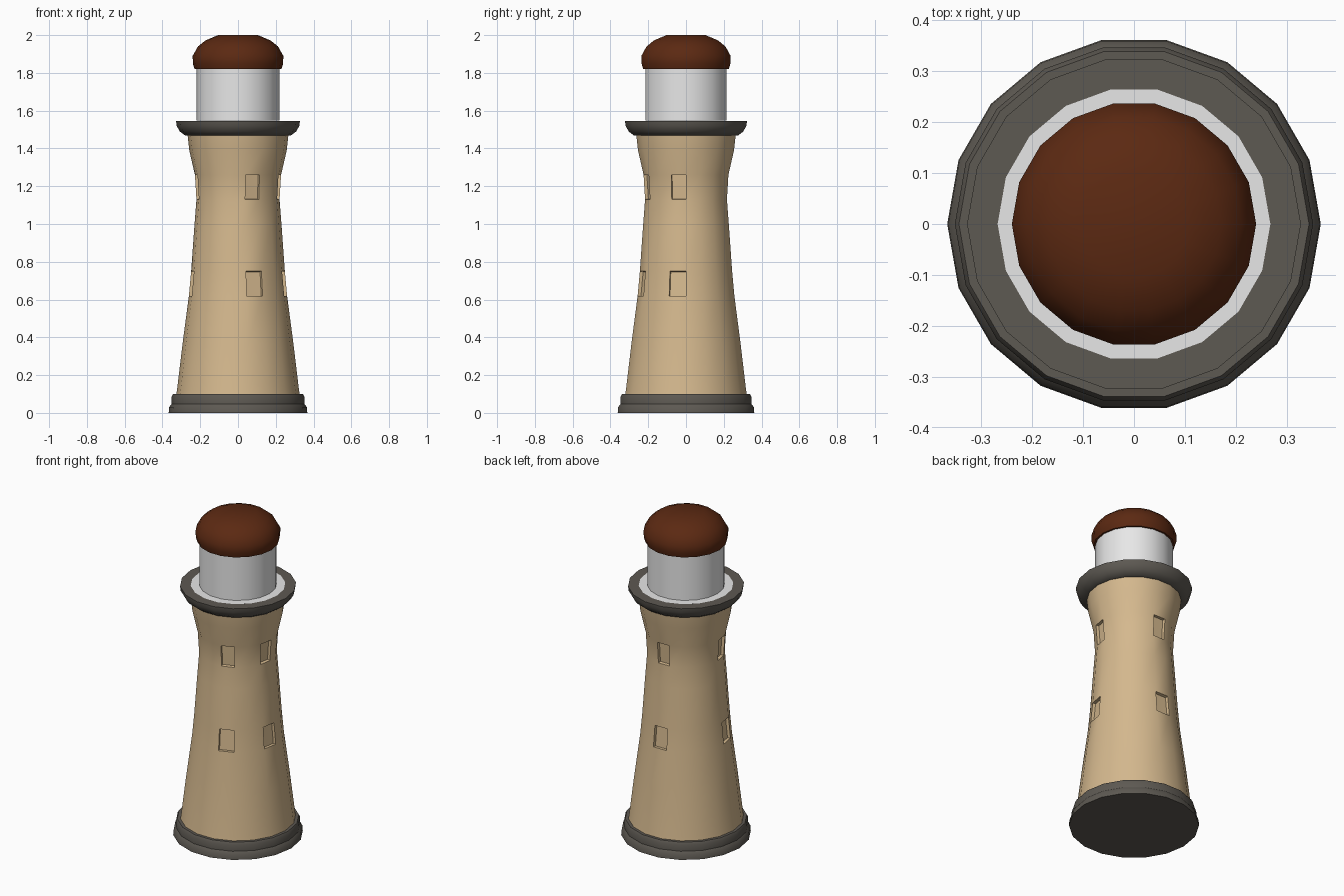
import bpy, bmesh, math

if "Cube" in bpy.data.objects:
    bpy.data.objects.remove(bpy.data.objects["Cube"])

SIDES = 18


def material(name, rgb):
    m = bpy.data.materials.new(name)
    m.diffuse_color = (*rgb, 1)
    m.use_nodes = True
    m.node_tree.nodes["Principled BSDF"].inputs["Base Color"].default_value = m.diffuse_color
    return m


tan = material("sand stone", (0.66, 0.48, 0.27))
grey = material("dark grey stone", (0.11, 0.10, 0.085))
white = material("white", (0.80, 0.80, 0.80))
brown = material("rust brown", (0.105, 0.022, 0.006))


def lathe(name, profile, mat, cap_bottom=False, cap_top=False, edit=None):
    """Revolve (radius, z) points from bottom to top into an 18-sided part."""
    bm = bmesh.new()
    rings = []
    for r, z in profile:
        rings.append([bm.verts.new((r * math.cos(2 * math.pi * i / SIDES),
                                    r * math.sin(2 * math.pi * i / SIDES), z))
                      for i in range(SIDES)])
    for a, b in zip(rings, rings[1:]):
        for i in range(SIDES):
            j = (i + 1) % SIDES
            bm.faces.new((a[i], a[j], b[j], b[i]))
    if cap_bottom:
        bm.faces.new(rings[0][::-1])
    if cap_top:
        bm.faces.new(rings[-1])
    bm.normal_update()
    if edit:
        edit(bm)
    me = bpy.data.meshes.new(name)
    bm.to_mesh(me)
    bm.free()
    me.materials.append(mat)
    ob = bpy.data.objects.new(name, me)
    bpy.context.collection.objects.link(ob)
    bpy.ops.object.select_all(action='DESELECT')
    ob.select_set(True)
    bpy.context.view_layer.objects.active = ob
    bpy.ops.object.shade_smooth_by_angle(angle=math.radians(35))
    return ob


def recess_windows(bm):
    """Push the window faces into the wall, two rows on four sides."""
    chosen = []
    for f in bm.faces:
        c = f.calc_center_median()
        ang = round(math.degrees(math.atan2(c.y, c.x))) % 360
        row = 0.62 < c.z < 0.75 or 1.13 < c.z < 1.26
        if row and ang in (90, 190, 290, 350):
            chosen.append(f)
    bmesh.ops.inset_individual(bm, faces=chosen, thickness=0.002, depth=-0.018)


# stepped base
lathe("base", [(0.367, 0), (0.365, 0.03), (0.352, 0.047), (0.352, 0.085), (0.344, 0.10)],
      grey, cap_bottom=True, cap_top=True)

# curved tower with window recesses
lathe("tower", [(0.328, 0.09), (0.323, 0.12), (0.293, 0.37), (0.260, 0.62), (0.248, 0.75),
                (0.230, 1.0), (0.220, 1.13), (0.228, 1.26), (0.258, 1.39), (0.268, 1.48)],
      tan, edit=recess_windows)

# gallery rim
lathe("gallery", [(0.262, 1.467), (0.282, 1.47), (0.308, 1.49), (0.325, 1.52),
                  (0.328, 1.546), (0.266, 1.546)], grey, cap_bottom=True)

# lantern room with its floor ring
lathe("lantern", [(0.268, 1.547), (0.219, 1.547), (0.219, 1.83)], white)

# domed roof
lathe("roof", [(0.230, 1.82), (0.239, 1.85), (0.240, 1.89), (0.212, 1.94),
               (0.172, 1.972), (0.105, 2.0)], brown, cap_bottom=True, cap_top=True)
